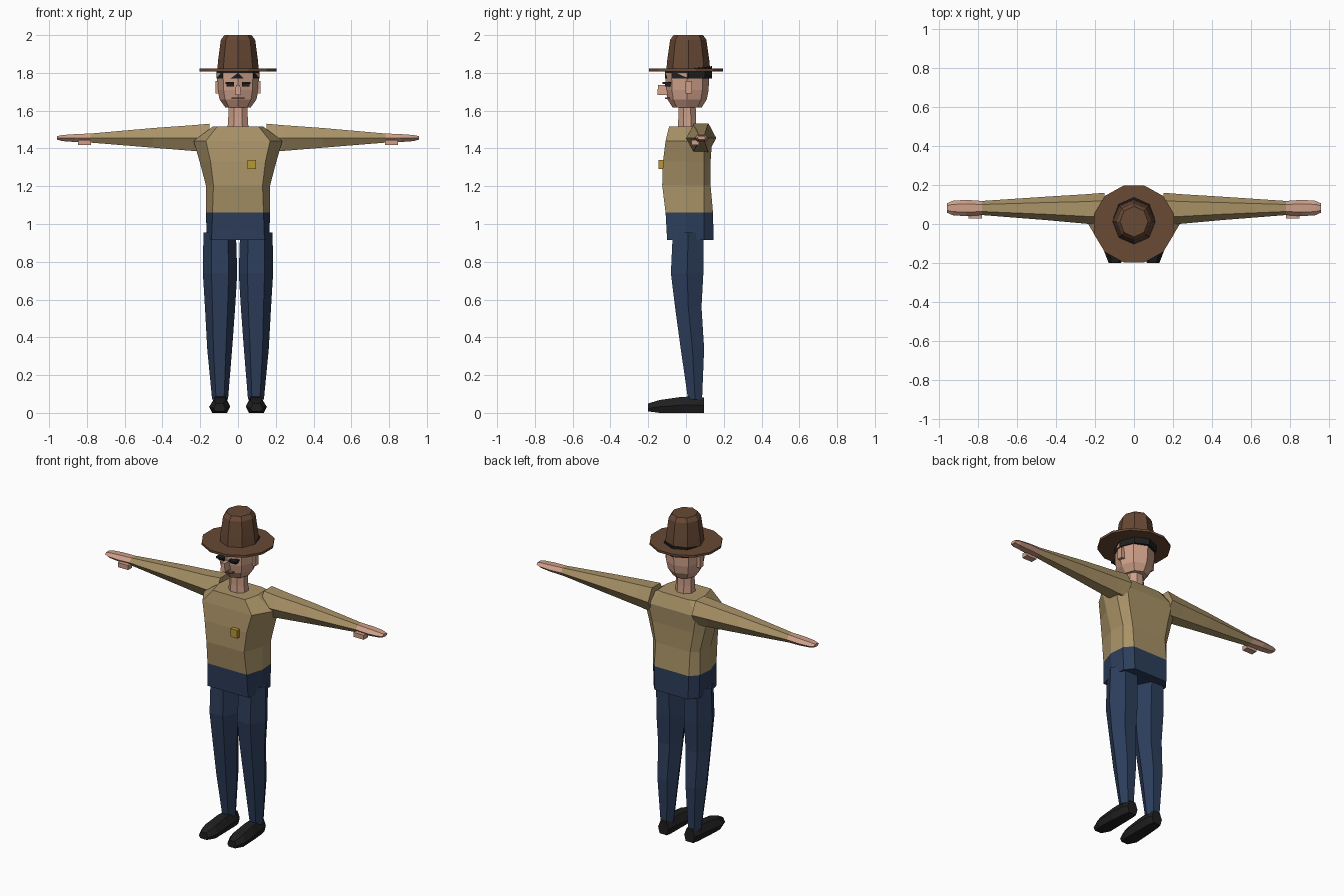
import bpy, bmesh, math
from mathutils import Vector


def material(name, rgb):
    m = bpy.data.materials.new(name)
    m.diffuse_color = (*rgb, 1)
    return m


TAN = material("tan_cloth", (0.40, 0.29, 0.135))
NAVY = material("navy_cloth", (0.026, 0.048, 0.105))
BROWN = material("brown_felt", (0.14, 0.067, 0.036))
SKIN = material("skin", (0.62, 0.35, 0.25))
BLACK = material("black", (0.014, 0.014, 0.014))
GOLD = material("gold", (0.48, 0.31, 0.035))
LIP = material("dark_lip", (0.22, 0.11, 0.08))


def loft(name, rings, mats, rule=None):
    """Skin a list of rings, cap both ends; rule picks a material from the face centre."""
    bm = bmesh.new()
    vs = [[bm.verts.new(p) for p in r] for r in rings]
    n = len(vs[0])
    for a, b in zip(vs, vs[1:]):
        for i in range(n):
            bm.faces.new((a[i], a[(i + 1) % n], b[(i + 1) % n], b[i]))
    bm.faces.new(vs[0][::-1])
    bm.faces.new(vs[-1])
    bmesh.ops.recalc_face_normals(bm, faces=bm.faces)
    for f in bm.faces:
        f.material_index = rule(f.calc_center_median()) if rule else 0
    me = bpy.data.meshes.new(name)
    bm.to_mesh(me)
    bm.free()
    for m in mats:
        me.materials.append(m)
    ob = bpy.data.objects.new(name, me)
    bpy.context.collection.objects.link(ob)
    return ob


def ring(n, cx, cy, z, rx, ry, phase=0.0):
    """Horizontal n-sided ring."""
    return [Vector((cx + rx * math.cos(phase + math.tau * i / n),
                    cy + ry * math.sin(phase + math.tau * i / n), z)) for i in range(n)]


def box(name, x0, x1, y0, y1, z0, z1, mat):
    return loft(name, [[(x0, y0, z), (x1, y0, z), (x1, y1, z), (x0, y1, z)] for z in (z0, z1)], [mat])


# Torso: shirt above the belt line, trousers seat below
def torso_ring(z, a, w, yf, yb):
    half = [(a, yf), (w, 0.0), (w * 0.95, 0.095), (w * 0.7, yb)]
    return [Vector((x, y, z)) for x, y in half] + [Vector((-x, y, z)) for x, y in reversed(half)]


loft("torso", [torso_ring(*r) for r in (
    (0.915, 0.140, 0.165, -0.100, 0.146),
    (1.060, 0.135, 0.170, -0.108, 0.143),
    (1.205, 0.130, 0.170, -0.126, 0.130),
    (1.330, 0.145, 0.203, -0.122, 0.130),
    (1.440, 0.170, 0.235, -0.108, 0.138),
    (1.515, 0.110, 0.135, -0.090, 0.105))],
    [TAN, NAVY], lambda c: int(c.z < 1.06))
box("badge", 0.05, 0.096, -0.146, -0.115, 1.29, 1.34, GOLD)

# Neck and head
loft("neck", [ring(8, 0, 0.006, z, r, r * 0.9, math.pi / 8)
              for z, r in ((1.48, 0.062), (1.56, 0.056), (1.65, 0.054))], [SKIN])
loft("head", [ring(8, 0, 0.006, z, rx, ry) for z, rx, ry in (
    (1.618, 0.068, 0.078), (1.66, 0.098, 0.104),
    (1.71, 0.108, 0.114), (1.80, 0.112, 0.116))], [SKIN])
loft("nose", [[(-w, y, z), (w, y, z), (w, -0.09, z), (-w, -0.09, z)]
              for z, w, y in ((1.683, 0.016, -0.152), (1.735, 0.011, -0.148))], [SKIN])
box("mouth", -0.034, 0.034, -0.112, -0.075, 1.662, 1.669, LIP)

# Hat: dark band, brim and tapered crown
band = [ring(8, 0, 0.014, z, 0.114, 0.124) for z in (1.770, 1.818)]
for p in band[1]:
    p.z += max(0, p.y) * 0.13
loft("hat_band", band, [BLACK])
loft("hat_brim", [ring(12, 0, 0, z, 0.212, 0.203, math.pi / 12)
                  for z in (1.808, 1.822)], [BROWN])
loft("hat_crown", [ring(8, 0, 0.012, z, rx, ry) for z, rx, ry in (
    (1.815, 0.110, 0.116), (1.87, 0.105, 0.111), (1.975, 0.091, 0.096), (2.0, 0.072, 0.078))], [BROWN])

for s, side in ((-1, "left"), (1, "right")):
    # Face details
    box(f"{side}_ear", s * 0.095, s * 0.119, -0.003, 0.032, 1.692, 1.758, SKIN)
    box(f"{side}_eye", s * 0.022, s * 0.060, -0.110, -0.07, 1.728, 1.740, BLACK)
    box(f"{side}_eyebrow", s * 0.020, s * 0.066, -0.124, -0.07, 1.741, 1.751, BLACK)

    # Arm: six-sided taper along x, ending in a flat hand
    arm = []
    for x, cy, cz, ry, rz in ((0.15, 0.080, 1.455, 0.080, 0.076),
                              (0.24, 0.077, 1.455, 0.076, 0.068),
                              (0.45, 0.080, 1.456, 0.060, 0.052),
                              (0.78, 0.082, 1.455, 0.036, 0.024),
                              (0.86, 0.082, 1.455, 0.042, 0.021),
                              (0.93, 0.082, 1.455, 0.037, 0.016),
                              (0.958, 0.082, 1.456, 0.024, 0.009)):
        arm.append([Vector((s * x, cy + ry * py, cz + rz * pz)) for py, pz in
                    ((1, 0), (0.5, 1), (-0.5, 1), (-1, 0), (-0.5, -1), (0.5, -1))])
    loft(f"{side}_arm", arm, [TAN, SKIN], lambda c: int(abs(c.x) > 0.78))
    box(f"{side}_thumb", s * 0.778, s * 0.848, 0.028, 0.068, 1.417, 1.445, SKIN)

    # Leg: six-sided, leaning back toward the ankle
    loft(f"{side}_leg", [ring(6, s * cx, cy, z, rx, ry / 0.866) for z, cx, cy, rx, ry in (
        (0.070, 0.095, 0.048, 0.042, 0.037),
        (0.340, 0.097, 0.034, 0.066, 0.062),
        (0.560, 0.095, 0.012, 0.080, 0.070),
        (0.740, 0.095, 0.006, 0.091, 0.086),
        (0.955, 0.097, 0.012, 0.086, 0.082))], [NAVY])

    # Shoe: six-sided section swept from heel to toe, toes turned slightly outward
    shoe = []
    for y, cx, w, top in ((0.095, 0.090, 0.036, 0.080), (0.060, 0.092, 0.045, 0.088),
                          (-0.03, 0.095, 0.051, 0.084), (-0.14, 0.097, 0.056, 0.068),
                          (-0.20, 0.098, 0.032, 0.050)):
        shoe.append([Vector((s * (cx + w * px), y, top * pz)) for px, pz in
                     ((1, 0.48), (0.55, 1), (-0.55, 1), (-1, 0.48), (-0.7, 0.03), (0.7, 0.03))])
    for p in (v for r in shoe for v in r[4:]):
        p.z = 0.008 if p.y < -0.18 else 0.0
    loft(f"{side}_shoe", shoe, [BLACK])
